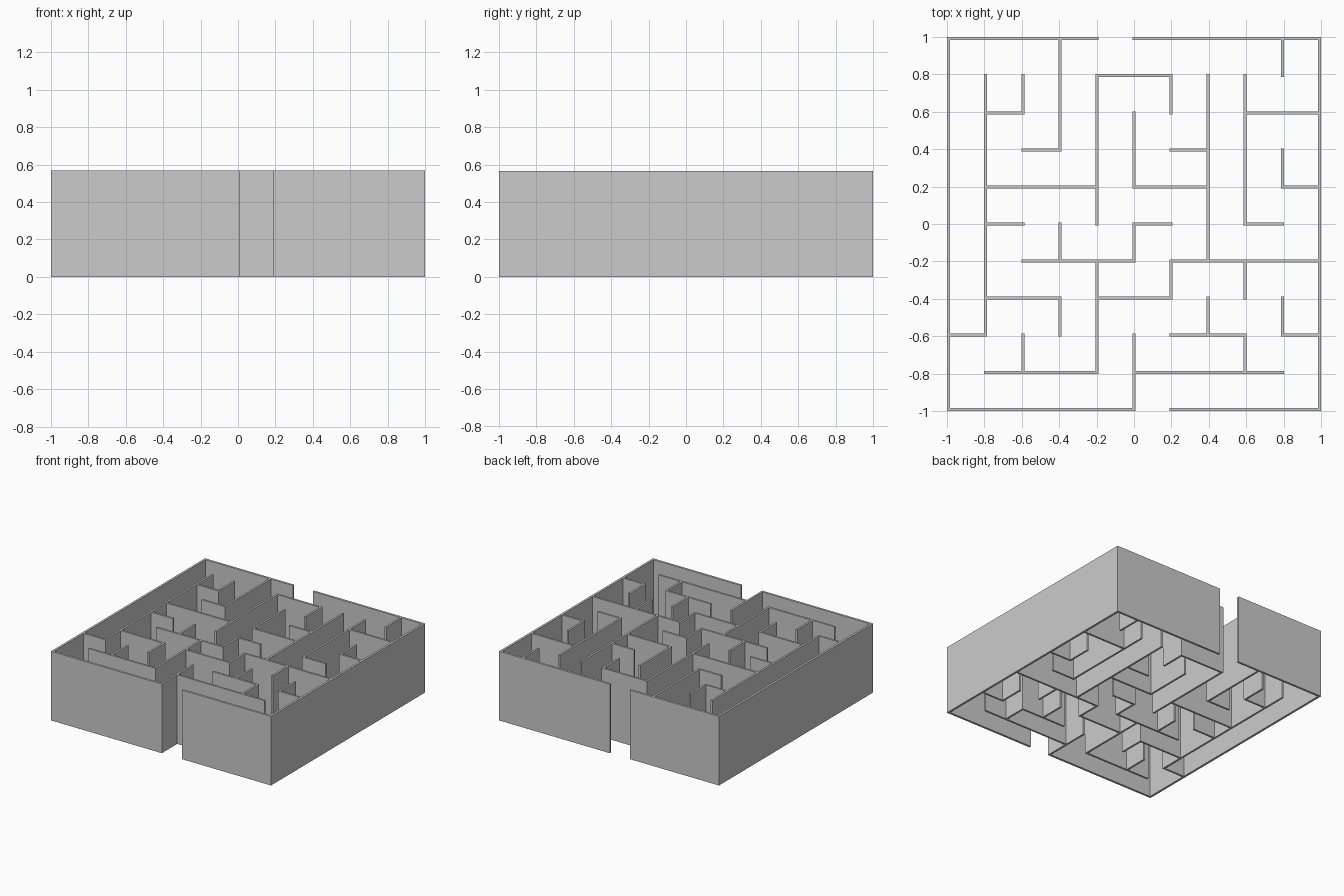
import bpy, bmesh

if "Cube" in bpy.data.objects:
    bpy.data.objects.remove(bpy.data.objects["Cube"])

HEIGHT = 0.567
STEP = 0.198      # maze cell pitch
HALF = 0.008      # half thickness of inner walls
OUTER = 0.018     # thickness of the outer walls

# Wall runs in maze-grid units: line -> [(start, end), ...]
ROWS = {5: [(-5, -1), (0, 5)], 4: [(-1, 1)], 3: [(-4, -3), (3, 5)],
        2: [(-3, -2), (1, 2)], 1: [(-4, -1), (0, 2), (4, 5)],
        0: [(-4, -3), (0, 1), (3, 4)], -1: [(-3, 0), (1, 5)],
        -2: [(-4, -2), (-1, 1)], -3: [(-5, -4), (1, 3), (4, 5)],
        -4: [(-4, -1), (0, 4)], -5: [(-5, 0), (1, 5)]}
COLS = {-5: [(-5, 5)], -4: [(-3, 4)], -3: [(3, 4), (-4, -3)],
        -2: [(2, 5), (-1, 0), (-3, -2)], -1: [(0, 4), (-4, -1)],
        0: [(1, 3), (-1, 0), (-5, -3)], 1: [(3, 4), (-2, -1)],
        2: [(-1, 4), (-3, -2)], 3: [(0, 4), (-2, -1), (-4, -3)],
        4: [(4, 5), (1, 2), (-3, -2)], 5: [(-5, 5)]}

# Lattice lines: two per node (both faces of the wall)
lines = [-1, -1 + OUTER]
for i in range(-4, 5):
    lines += [i * STEP - HALF, i * STEP + HALF]
lines += [1 - OUTER, 1]

# Lattice cells filled by walls (even index = node, odd = span between nodes)
filled = set()
for k in range(-5, 6):
    for a, b in ROWS[k]:
        filled |= {(i, 2 * (k + 5)) for i in range(2 * (a + 5), 2 * (b + 5) + 1)}
    for a, b in COLS[k]:
        filled |= {(2 * (k + 5), j) for j in range(2 * (a + 5), 2 * (b + 5) + 1)}

# Footprint of the walls, merged into one clean plan
bm = bmesh.new()
verts = {}


def vert(i, j):
    if (i, j) not in verts:
        verts[i, j] = bm.verts.new((lines[i], lines[j], 0))
    return verts[i, j]


for i, j in sorted(filled):
    bm.faces.new([vert(i, j), vert(i + 1, j), vert(i + 1, j + 1), vert(i, j + 1)])

# Raise the plan to full height, keeping the underside closed
base = bm.faces[:]
raised = bmesh.ops.extrude_face_region(bm, geom=base, use_keep_orig=True)["geom"]
bmesh.ops.translate(bm, vec=(0, 0, HEIGHT),
                    verts=[g for g in raised if isinstance(g, bmesh.types.BMVert)])
bmesh.ops.recalc_face_normals(bm, faces=bm.faces)

mesh = bpy.data.meshes.new("maze_walls")
bm.to_mesh(mesh)
bm.free()
bpy.context.collection.objects.link(bpy.data.objects.new("maze_walls", mesh))
